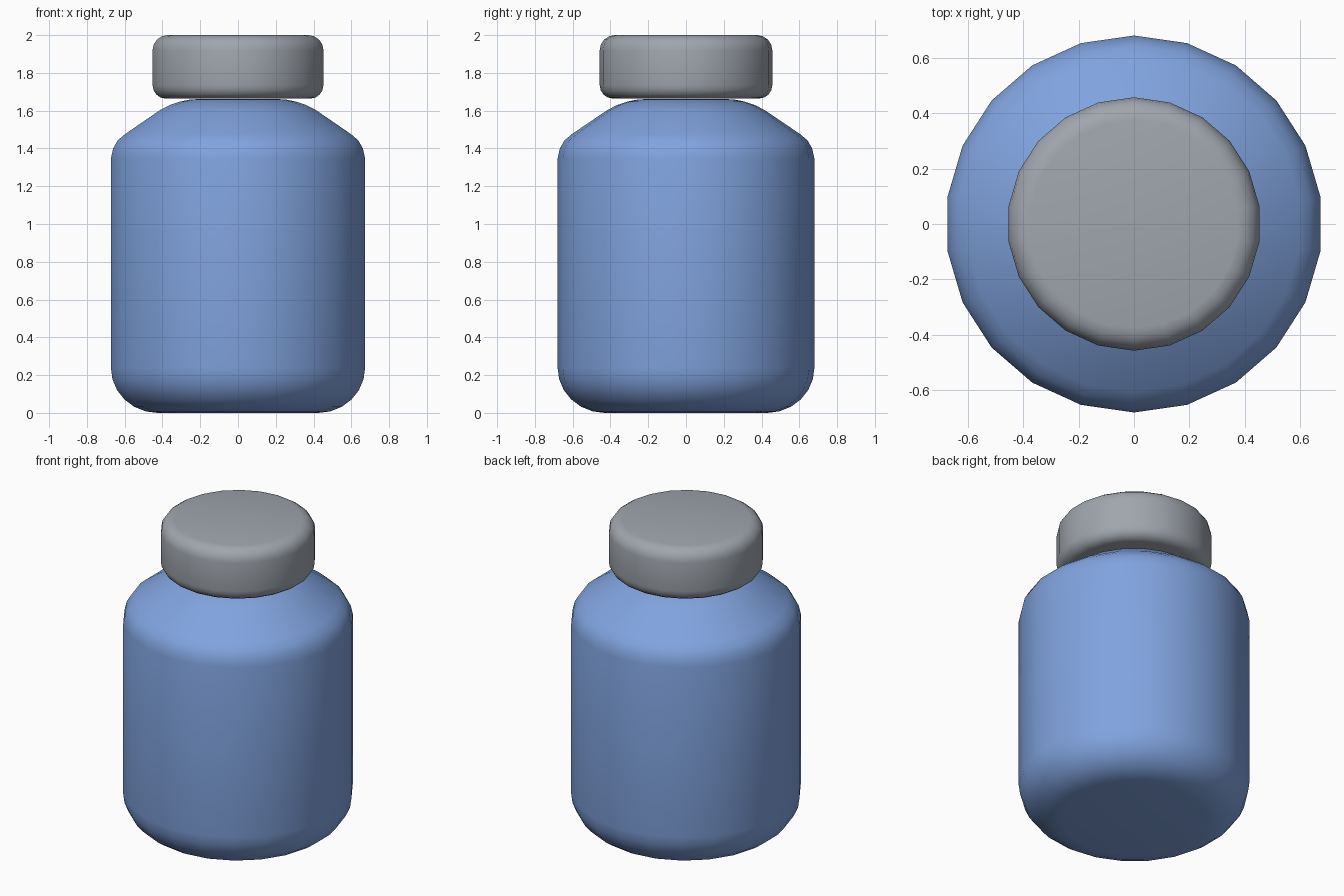
import bpy, bmesh, math

if "Cube" in bpy.data.objects:
    bpy.data.objects.remove(bpy.data.objects["Cube"])

SIDES = 22


def material(name, rgb):
    m = bpy.data.materials.new(name)
    m.diffuse_color = (*rgb, 1)
    m.use_nodes = True
    m.node_tree.nodes["Principled BSDF"].inputs["Base Color"].default_value = m.diffuse_color
    return m


def arc(r, z, rad_r, rad_z, a0, a1, n):
    """Points of an elliptical corner centred on (r, z)."""
    out = []
    for i in range(n + 1):
        a = math.radians(a0 + (a1 - a0) * i / n)
        out.append((r + rad_r * math.cos(a), z + rad_z * math.sin(a)))
    return out


def lathe(name, profile, mat):
    """Revolve a bottom-to-top profile and close both ends with flat discs."""
    bm = bmesh.new()
    rings = []
    for r, z in profile:
        ring = []
        for i in range(SIDES):
            a = math.pi / 2 + 2 * math.pi * i / SIDES
            ring.append(bm.verts.new((r * math.cos(a), r * math.sin(a), z)))
        rings.append(ring)
    for lo, hi in zip(rings, rings[1:]):
        for i in range(SIDES):
            j = (i + 1) % SIDES
            bm.faces.new((lo[i], lo[j], hi[j], hi[i]))
    bm.faces.new(rings[0][::-1])
    bm.faces.new(rings[-1])
    me = bpy.data.meshes.new(name)
    bm.to_mesh(me)
    bm.free()
    me.materials.append(mat)
    ob = bpy.data.objects.new(name, me)
    bpy.context.collection.objects.link(ob)
    bpy.ops.object.select_all(action='DESELECT')
    ob.select_set(True)
    bpy.context.view_layer.objects.active = ob
    bpy.ops.object.shade_smooth_by_angle(angle=math.radians(40))
    return ob


blue = material("bottle blue", (0.216, 0.366, 0.73))
grey = material("cap grey", (0.352, 0.381, 0.423))

# Bottle body: rounded base, straight wall, sloping shoulder
body = arc(0.43, 0.24, 0.25, 0.24, -90, 0, 6)
body += [(0.68, 1.345), (0.668, 1.40), (0.643, 1.443), (0.604, 1.476),
         (0.417, 1.603), (0.365, 1.63), (0.31, 1.648), (0.255, 1.659), (0.2, 1.662)]
lathe("bottle_body", body, blue)

# Screw cap: rounded top and bottom rims
cap = arc(0.387, 1.735, 0.07, 0.071, -90, 0, 4)
cap += arc(0.377, 1.92, 0.08, 0.08, 0, 90, 4)
lathe("cap", cap, grey)
